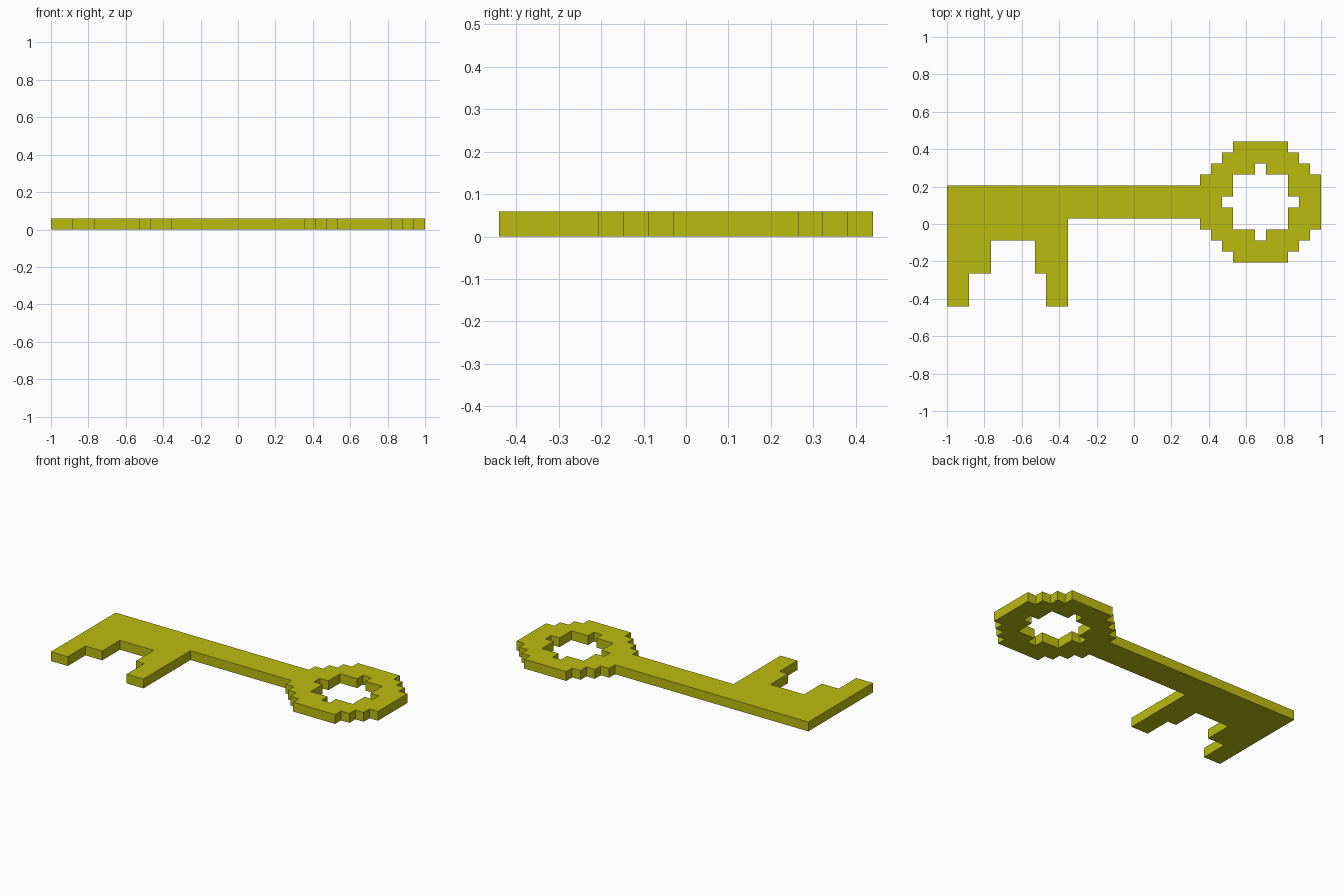
import bpy
import bmesh
from mathutils import Vector

cube = bpy.data.objects.get("Cube")
if cube:
    bpy.data.objects.remove(cube, do_unlink=True)

U = 2 / 34  # one pixel step; the key is 34 x 15 x 1 steps

# Yellow-olive metal
mat = bpy.data.materials.new("olive_yellow")
color = (0.5, 0.5, 0.005, 1)
mat.diffuse_color = color
mat.use_nodes = True
mat.node_tree.nodes["Principled BSDF"].inputs["Base Color"].default_value = color

CX, CY = 28.5, 9.5  # bow centre


def around(quarter):
    """Repeat a quarter outline in all four quadrants, counter-clockwise."""
    back = quarter[::-1]
    pts = list(quarter)
    pts += [(-x, y) for x, y in back]
    pts += [(-x, -y) for x, y in quarter]
    pts += [(x, -y) for x, y in back]
    return [(CX + x, CY + y) for x, y in pts]


# Stepped bow ring, and its hole with a notch on each side
ring = around([(5.5, 2.5), (4.5, 2.5), (4.5, 3.5), (3.5, 3.5),
               (3.5, 4.5), (2.5, 4.5), (2.5, 5.5)])
hole = around([(3.5, 0.5), (2.5, 0.5), (2.5, 2.5), (0.5, 2.5), (0.5, 3.5)])

# Shank and toothed bit, joined to the left side of the ring
blade = [(23, 11), (0, 11), (0, 0), (2, 0), (2, 3), (4, 3), (4, 6), (8, 6),
         (8, 3), (9, 3), (9, 0), (11, 0), (11, 8), (23, 8)]
joint = ring.index((23, 12)) + 1
outline = ring[:joint] + blade + ring[joint:]

# Fill the outline around the hole, then raise it into a slab
bm = bmesh.new()
edges = []
for loop in (outline, hole):
    vs = [bm.verts.new(((x - 17) * U, (y - 7.5) * U, 0)) for x, y in loop]
    edges += [bm.edges.new((a, b)) for a, b in zip(vs, vs[1:] + vs[:1])]
bmesh.ops.triangle_fill(bm, edges=edges, use_beauty=True, normal=Vector((0, 0, 1)))
slab = bmesh.ops.extrude_face_region(bm, geom=bm.faces[:], use_keep_orig=True)
top = [g for g in slab["geom"] if isinstance(g, bmesh.types.BMVert)]
bmesh.ops.translate(bm, verts=top, vec=(0, 0, U))
bmesh.ops.recalc_face_normals(bm, faces=bm.faces[:])

mesh = bpy.data.meshes.new("key")
bm.to_mesh(mesh)
bm.free()
mesh.materials.append(mat)
key = bpy.data.objects.new("key", mesh)
bpy.context.collection.objects.link(key)
